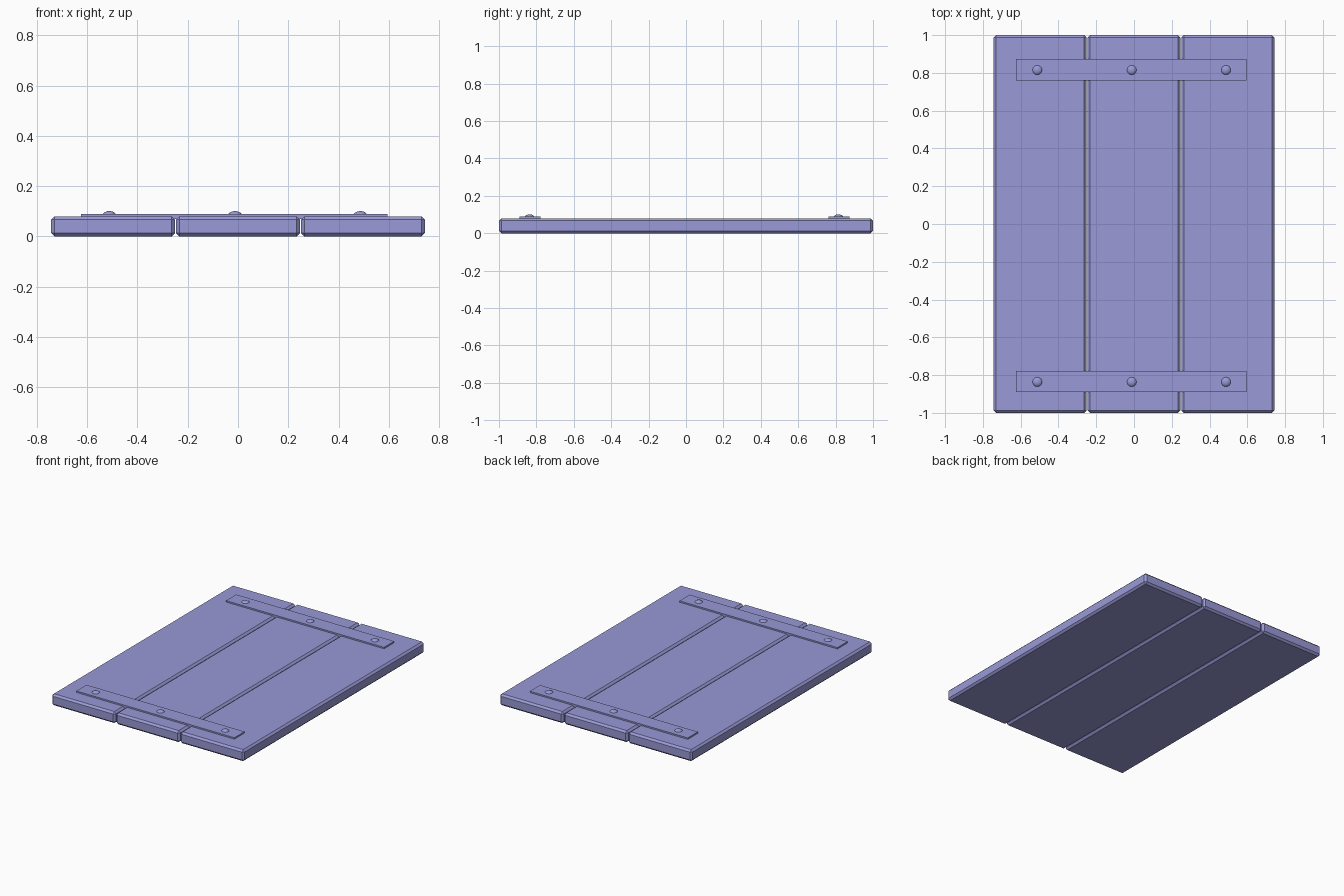
import bpy

if "Cube" in bpy.data.objects:
    bpy.data.objects.remove(bpy.data.objects["Cube"])

# Muted violet paint shared by every part
paint = bpy.data.materials.new("violet")
paint.diffuse_color = (0.32, 0.32, 0.68, 1)
paint.use_nodes = True
paint.node_tree.nodes["Principled BSDF"].inputs["Base Color"].default_value = paint.diffuse_color


def finish(ob, name, scale):
    ob.name = name
    ob.scale = scale
    bpy.ops.object.transform_apply(location=False, rotation=False, scale=True)
    ob.data.materials.append(paint)
    return ob


def box(name, x0, x1, y0, y1, z0, z1, bevel=0.0):
    bpy.ops.mesh.primitive_cube_add(
        size=1, location=((x0 + x1) / 2, (y0 + y1) / 2, (z0 + z1) / 2))
    ob = finish(bpy.context.object, name, (x1 - x0, y1 - y0, z1 - z0))
    if bevel:
        mod = ob.modifiers.new("chamfer", 'BEVEL')
        mod.width = bevel
        mod.segments = 1


def rivet(name, x, y):
    bpy.ops.mesh.primitive_uv_sphere_add(
        segments=16, ring_count=8, radius=1, location=(x, y, 0.084))
    finish(bpy.context.object, name, (0.027, 0.027, 0.017))
    bpy.ops.object.shade_smooth_by_angle()


# Three chamfered planks side by side
for i in range(3):
    x = (i - 1) * 0.497
    box(f"plank_{i + 1}", x - 0.246, x + 0.246, -1, 1, 0, 0.08, 0.013)

# Two thin cross straps, each held by three domed rivets
for side, y in (("back", 0.817), ("front", -0.834)):
    box(f"{side}_strap", -0.625, 0.595, y - 0.056, y + 0.056, 0.07, 0.09)
    for i, x in enumerate((-0.512, -0.012, 0.487)):
        rivet(f"{side}_rivet_{i + 1}", x, y - 0.002)
